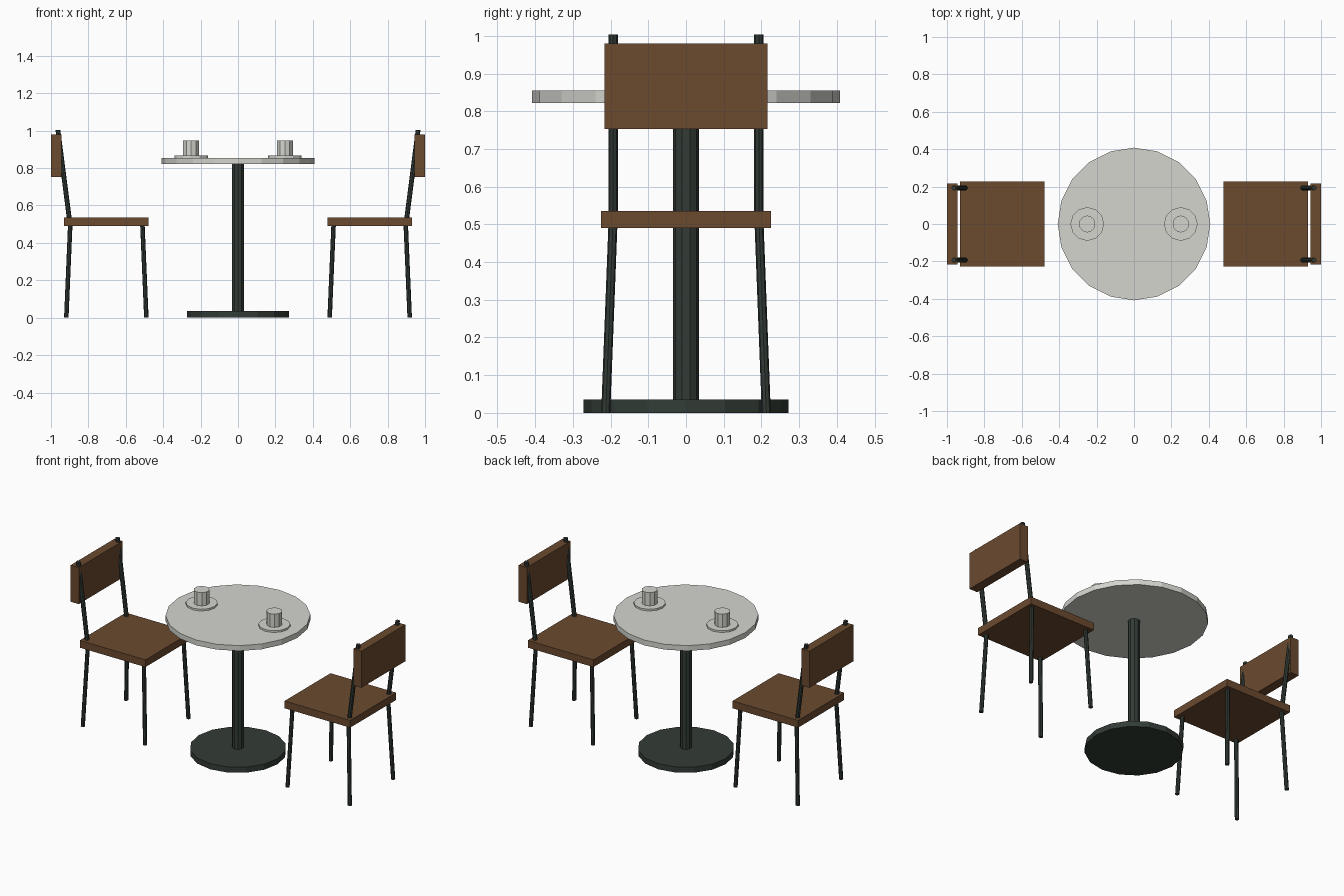
import bpy, bmesh, math
from mathutils import Vector

if "Cube" in bpy.data.objects:
    bpy.data.objects.remove(bpy.data.objects["Cube"])


def srgb(r, g, b):
    f = lambda c: c / 12.92 if c <= 0.04045 else ((c + 0.055) / 1.055) ** 2.4
    return tuple(f(c / 255) for c in (r, g, b)) + (1.0,)


def material(name, rgb):
    m = bpy.data.materials.new(name)
    m.diffuse_color = srgb(*rgb)
    m.use_nodes = True
    m.node_tree.nodes["Principled BSDF"].inputs["Base Color"].default_value = m.diffuse_color
    return m


wood = material("brown wood", (107, 74, 47))
iron = material("dark iron", (51, 60, 54))
stone = material("pale stone", (213, 213, 207))


def finish(bm, name, mat):
    bmesh.ops.recalc_face_normals(bm, faces=bm.faces)
    me = bpy.data.meshes.new(name)
    bm.to_mesh(me)
    bm.free()
    me.materials.append(mat)
    bpy.context.collection.objects.link(bpy.data.objects.new(name, me))


def box(name, lo, hi, mat):
    bm = bmesh.new()
    bmesh.ops.create_cube(bm, size=1)
    for v in bm.verts:
        v.co = Vector([(a + b) / 2 + c * (b - a) for a, b, c in zip(lo, hi, v.co)])
    finish(bm, name, mat)


def rod(name, start, end, r1, r2, sides, mat):
    """Prism or cone between two points, with horizontal end caps."""
    bm = bmesh.new()
    bmesh.ops.create_cone(bm, cap_ends=True, segments=sides,
                          radius1=r1, radius2=r2, depth=1)
    a, b = Vector(start), Vector(end)
    for v in bm.verts:
        v.co = a.lerp(b, v.co.z + 0.5) + Vector((v.co.x, v.co.y, 0))
    finish(bm, name, mat)


def disc(name, x, z0, z1, r1, r2, sides, mat):
    rod(name, (x, 0, z0), (x, 0, z1), r1, r2, sides, mat)


# Table
disc("table_base", 0, 0, 0.035, 0.272, 0.272, 16, iron)
disc("table_post", 0, 0.035, 0.825, 0.034, 0.034, 10, iron)
disc("table_top", 0, 0.822, 0.855, 0.408, 0.408, 20, stone)

for side, s in (("left", -1), ("right", 1)):
    # Cup and saucer
    disc(side + "_saucer", s * 0.25, 0.855, 0.866, 0.09, 0.09, 12, stone)
    disc(side + "_cup", s * 0.25, 0.866, 0.948, 0.045, 0.045, 10, stone)

    # Seat and backrest
    cx = 0.704
    xs = sorted((s * (cx - 0.226), s * (cx + 0.226)))
    box(side + "_seat", (xs[0], -0.226, 0.49), (xs[1], 0.226, 0.535), wood)
    xs = sorted((s * 0.944, s * 1.0))
    box(side + "_backrest", (xs[0], -0.216, 0.753), (xs[1], 0.216, 0.98), wood)

    for t in (-1, 1):
        # Splayed legs
        for part, d in (("front", -1), ("back", 1)):
            rod(f"{side}_{part}_leg", (s * (cx + d * 0.214), t * 0.213, 0),
                (s * (cx + d * 0.193), t * 0.194, 0.495), 0.012, 0.012, 8, iron)
        # Leaning back posts
        rod(side + "_back_post", (s * 0.902, t * 0.193, 0.53),
            (s * 0.963, t * 0.193, 1.004), 0.013, 0.013, 8, iron)
